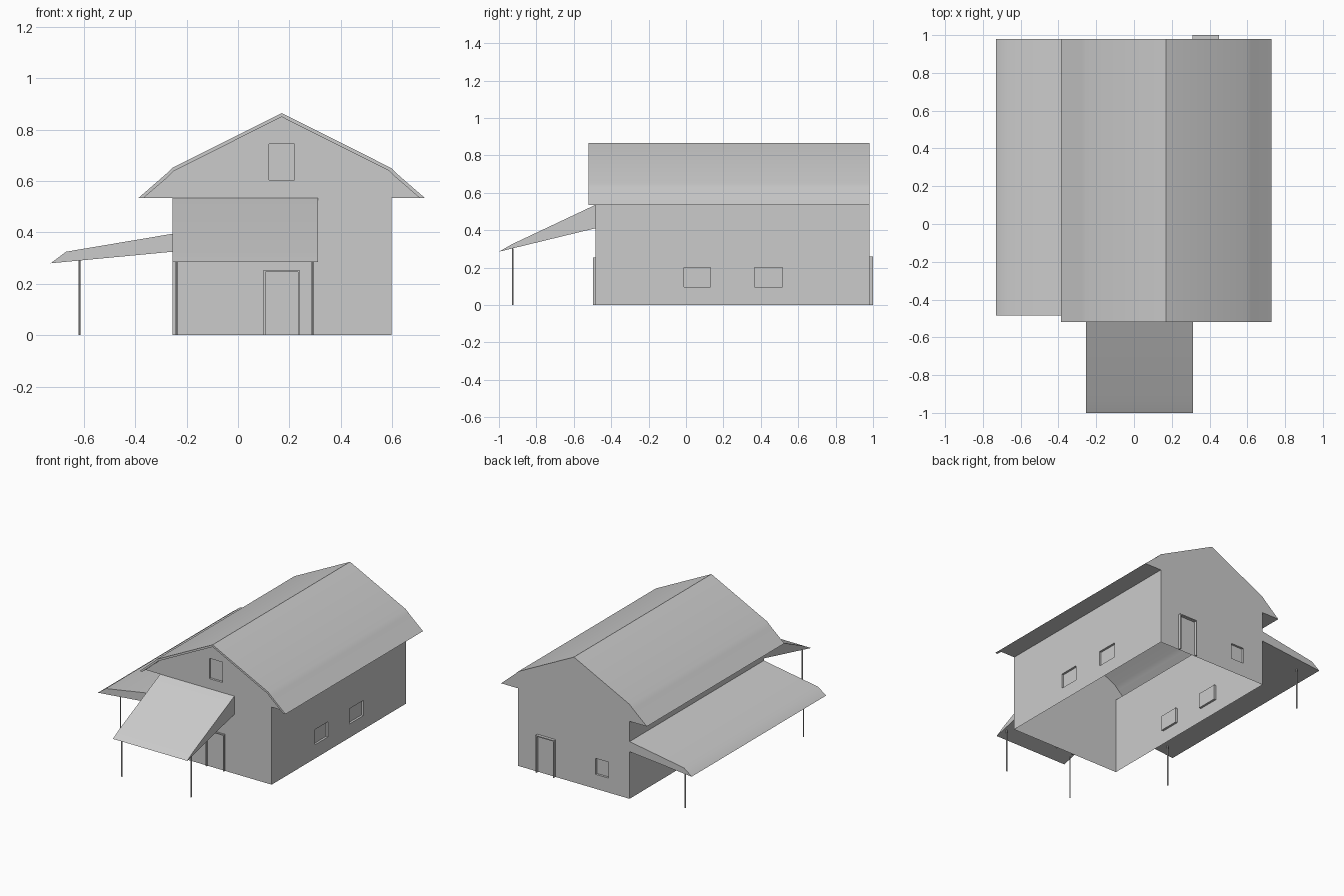
import bpy, bmesh

if "Cube" in bpy.data.objects:
    bpy.data.objects.remove(bpy.data.objects["Cube"])

X0, X1, Y0, Y1 = -0.255, 0.597, -0.485, 0.98   # wall lines
RIDGE = 0.17


def finish(name, bm, smooth=False):
    bmesh.ops.recalc_face_normals(bm, faces=bm.faces)
    me = bpy.data.meshes.new(name)
    bm.to_mesh(me)
    bm.free()
    ob = bpy.data.objects.new(name, me)
    bpy.context.collection.objects.link(ob)
    if smooth:
        bpy.ops.object.select_all(action='DESELECT')
        ob.select_set(True)
        bpy.context.view_layer.objects.active = ob
        bpy.ops.object.shade_smooth_by_angle(angle=0.6)
    return ob


def prism(name, profile, axis, a, b, smooth=False):
    """Extrude a (horizontal, z) profile from a to b along axis."""
    bm = bmesh.new()
    place = (lambda h, z, t: (h, t, z)) if axis == 'y' else (lambda h, z, t: (t, h, z))
    lo = [bm.verts.new(place(h, z, a)) for h, z in profile]
    hi = [bm.verts.new(place(h, z, b)) for h, z in profile]
    bm.faces.new(lo)
    bm.faces.new(hi)
    n = len(profile)
    for i in range(n):
        j = (i + 1) % n
        bm.faces.new((lo[i], lo[j], hi[j], hi[i]))
    return finish(name, bm, smooth)


def box(name, xs, ys, zs):
    return prism(name, [(xs[0], zs[0]), (xs[1], zs[0]), (xs[1], zs[1]), (xs[0], zs[1])], 'y', *ys)


def both_sides(half, ridge):
    """Mirror right-hand roof points (offset, z) about the ridge."""
    return [(RIDGE - d, z) for d, z in half] + [(RIDGE, ridge)] + [(RIDGE + d, z) for d, z in reversed(half)]


# main roof: thin slab, overhanging at the front
outer = both_sides([(0.557, 0.535), (0.450, 0.628), (0.425, 0.652)], 0.865)
inner = both_sides([(0.537, 0.535), (0.443, 0.616), (0.420, 0.639)], 0.850)
prism("main_roof", outer + inner[::-1], 'y', Y0 - 0.035, Y1, True)

# walls with gables and boxed eaves
walls = prism("walls", [(X0, 0), (X0, 0.535)] + inner + [(X1, 0.535), (X1, 0)], 'y', Y0, Y1)

# window recesses
D = 0.015
cutters = []
for y in ((-0.01, 0.13), (0.365, 0.515)):
    cutters.append(box("cut", (X0 - 0.1, X0 + D), y, (0.095, 0.2)))
    cutters.append(box("cut", (X1 - D, X1 + 0.1), y, (0.095, 0.2)))
cutters.append(box("cut", (-0.095, 0.005), (Y1 - D, Y1 + 0.1), (0.1, 0.21)))
cutters.append(box("cut", (0.12, 0.22), (Y0 - 0.1, Y0 + D), (0.605, 0.745)))
bpy.context.view_layer.objects.active = walls
for c in cutters:
    m = walls.modifiers.new("recess", 'BOOLEAN')
    m.operation, m.solver, m.object = 'DIFFERENCE', 'EXACT', c
    bpy.ops.object.modifier_apply(modifier=m.name)
    bpy.data.objects.remove(c)

# open underside
bm = bmesh.new()
bm.from_mesh(walls.data)
under = [f for f in bm.faces if f.calc_center_median().z < 0.001]
bmesh.ops.delete(bm, geom=under, context='FACES_ONLY')
bm.to_mesh(walls.data)
bm.free()

# side lean-to and front porch roofs
prism("side_porch_roof", [(X0, 0.395), (-0.67, 0.325), (-0.73, 0.28), (X0, 0.325)], 'y', Y0, Y1, True)
prism("front_porch_roof", [(Y0, 0.535), (-0.93, 0.325), (-1.0, 0.285), (Y0, 0.41)], 'x', X0, 0.312, True)

# porch posts
for x, y in ((-0.618, -0.40), (-0.618, 0.89), (-0.24, -0.925), (0.29, -0.925)):
    bpy.ops.mesh.primitive_cylinder_add(vertices=8, radius=0.004, depth=0.302, location=(x, y, 0.151))
    bpy.context.object.name = "porch_post"

# door frames
for xa, xb, ys, h in ((0.10, 0.24, (Y0 - 0.012, Y0), 0.253), (0.31, 0.45, (Y1, 1.0), 0.258)):
    t = 0.007
    prism("door_frame", [(xa, 0), (xa, h), (xb, h), (xb, 0), (xb - t, 0), (xb - t, h - t),
                         (xa + t, h - t), (xa + t, 0)], 'y', *ys)
